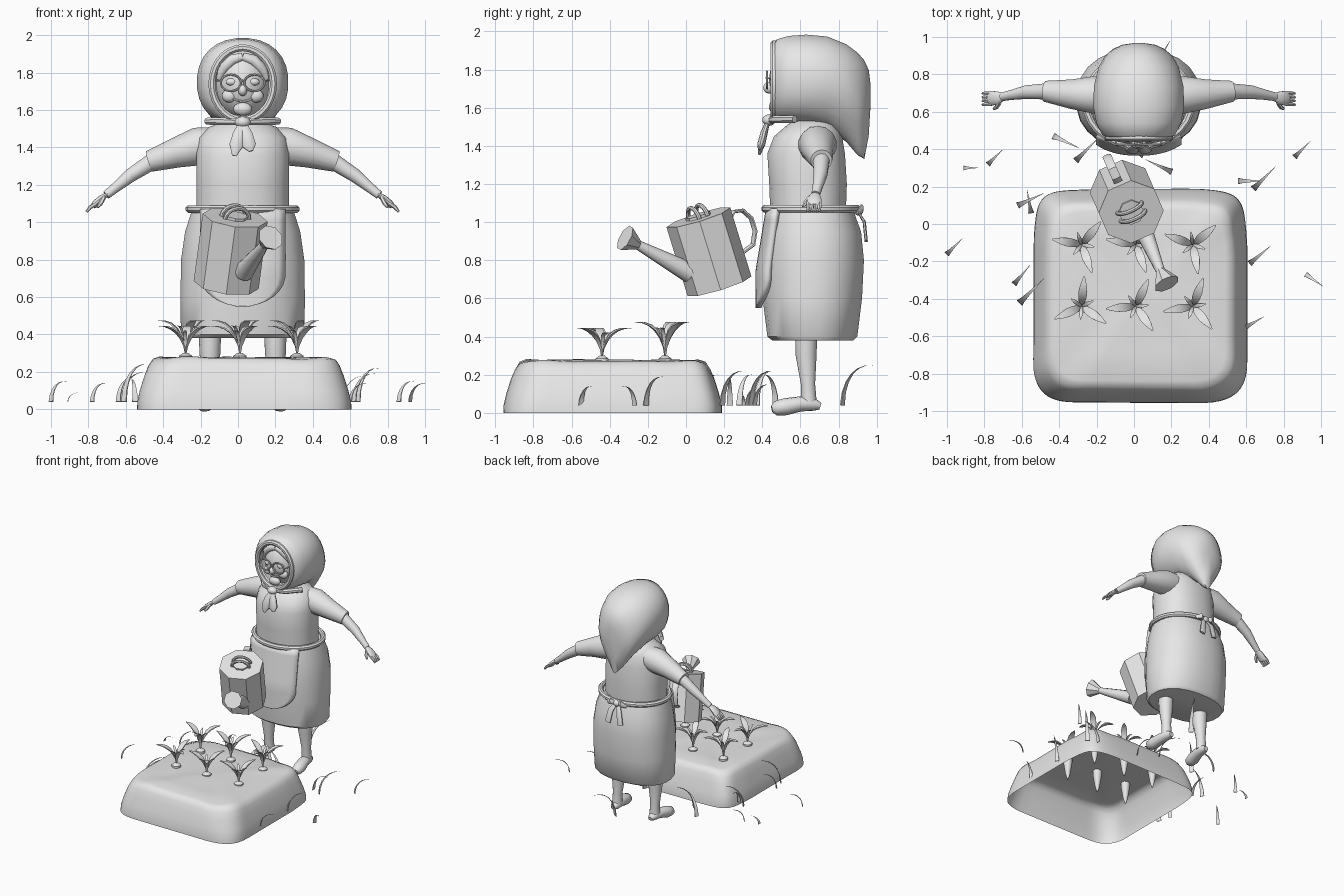
import bpy, bmesh, math
from math import sin, cos, pi, sqrt, radians
from mathutils import Vector, Matrix

cube = bpy.data.objects.get("Cube")
if cube:
    bpy.data.objects.remove(cube)

grey = bpy.data.materials.new("pale_grey")
grey.use_nodes = True
colour = (.8, .8, .8, 1)
grey.diffuse_color = colour
grey.node_tree.nodes["Principled BSDF"].inputs["Base Color"].default_value = colour

MID = .025  # centre line of the figure
X, Y, Z = Vector((1, 0, 0)), Vector((0, 1, 0)), Vector((0, 0, 1))


def finish(name, bm, angle=40):
    bmesh.ops.recalc_face_normals(bm, faces=bm.faces)
    mesh = bpy.data.meshes.new(name)
    bm.to_mesh(mesh)
    bm.free()
    mesh.materials.append(grey)
    obj = bpy.data.objects.new(name, mesh)
    bpy.context.collection.objects.link(obj)
    bpy.ops.object.select_all(action='DESELECT')
    obj.select_set(True)
    bpy.context.view_layer.objects.active = obj
    bpy.ops.object.shade_smooth_by_angle(angle=radians(angle))
    return obj


def skin(name, rings, start=True, end=True, loop=False, angle=40):
    """Join rings of points into a surface, with optional caps."""
    bm = bmesh.new()
    rows = [[bm.verts.new(p) for p in ring] for ring in rings]
    pairs = list(zip(rows, rows[1:])) + ([(rows[-1], rows[0])] if loop else [])
    for low, high in pairs:
        for i in range(len(low)):
            j = (i + 1) % len(low)
            bm.faces.new((low[i], low[j], high[j], high[i]))
    if start and not loop:
        bm.faces.new(rows[0])
    if end and not loop:
        bm.faces.new(rows[-1])
    return finish(name, bm, angle)


def power(value, p):
    return math.copysign(abs(value) ** p, value)


def oval(sides, p=1):
    angles = [2 * pi * (i + .5) / sides for i in range(sides)]
    return [(power(cos(a), p), power(sin(a), p)) for a in angles]


def loft(name, sections, sides=24, p=.88):
    """Upright body from sections of height, front, back, half width."""
    rings = [[(MID + c * w, (front + back) / 2 + s * (back - front) / 2, z)
              for c, s in oval(sides, p)] for z, front, back, w in sections]
    return skin(name, rings)


def tube(name, points, sides=10, ref=Y, flat=(1, 1), loop=False, angle=40):
    """Sweep an oval along points of x, y, z, radius."""
    path = [Vector(p[:3]) for p in points]
    rings, n = [], len(path)
    for i, here in enumerate(path):
        after = path[(i + 1) % n] if loop else path[min(i + 1, n - 1)]
        before = path[i - 1] if loop else path[max(i - 1, 0)]
        along = (after - before).normalized()
        u = (ref - along * ref.dot(along)).normalized()
        v = along.cross(u)
        r = points[i][3]
        rings.append([here + u * (c * r * flat[0]) + v * (s * r * flat[1])
                      for c, s in oval(sides)])
    return skin(name, rings, loop=loop, angle=angle)


def ball(name, centre, size):
    bm = bmesh.new()
    place = Matrix.Translation(centre) @ Matrix.Diagonal((*size, 1))
    bmesh.ops.create_uvsphere(bm, u_segments=20, v_segments=12, radius=1, matrix=place)
    return finish(name, bm)


def hoop(name, centre, rx, other, radius, axis=Y, steps=28):
    """Closed oval ring around the given axis."""
    second = Z if axis == Y else Y
    turns = [2 * pi * i / steps for i in range(steps)]
    path = [Vector(centre) + X * (rx * cos(a)) + second * (other * sin(a)) for a in turns]
    return tube(name, [(*p, radius) for p in path], 8, axis, loop=True)


# Clothes
loft("blouse", [(1.06, .44, .84, .25), (1.2, .435, .845, .25), (1.36, .425, .835, .25),
                (1.45, .46, .82, .235), (1.51, .53, .79, .18), (1.54, .57, .74, .09),
                (1.6, .57, .7, .07)])
loft("skirt", [(.38, .45, .88, .32), (.4, .425, .9, .333), (.6, .4, .925, .335),
               (.8, .4, .935, .332), (.95, .41, .92, .31), (1.06, .43, .88, .275)])
hoop("waistband", (MID, .655, 1.07), .285, .24, .021, Z)

bm = bmesh.new()
rows = []
for i in range(15):
    z = 1.07 - .52 * sin(pi / 2 * i / 14)
    half = .222 * sqrt(max(.03, 1 - (max(0, .72 - z) / .17) ** 2))
    depth = .275 - .05 * max(0, z - .75) / .3
    row = []
    for j in range(13):
        x = half * (j / 6 - 1)
        row.append(bm.verts.new((MID + x, .655 - depth * (1 - (abs(x) / .34) ** 2.3) ** .5, z)))
    rows.append(row)
for a, b in zip(rows, rows[1:]):
    for j in range(12):
        bm.faces.new((a[j], a[j + 1], b[j + 1], b[j]))
apron = finish("apron", bm)
thick = apron.modifiers.new("thickness", 'SOLIDIFY')
thick.thickness, thick.offset = .03, 0

# Bow at the back
ball("bow_knot", (MID, .905, 1.06), (.03, .025, .025))
for side in (-1, 1):
    tube("bow_tail", [(MID + side * .01, .9, 1.06, .014), (MID + side * .04, .935, 1, .025),
                      (MID + side * .06, .945, .9, .026)], 8, X, (1, .35))
    tube("bow_loop", [(MID, .9, 1.06, .012), (MID + side * .05, .92, 1.07, .025),
                      (MID + side * .09, .9, 1.05, .012)], 8, Z, (1, .5))

# Arms and legs
for side in (-1, 1):
    def limb(name, points, sides=14, **options):
        return tube(name, [(MID + side * x, y, z, r) for x, y, z, r in points], sides, **options)

    limb("sleeve", [(.14, .69, 1.42, .09), (.24, .69, 1.405, .102), (.36, .695, 1.37, .08),
                    (.5, .71, 1.325, .057)])
    limb("forearm", [(.46, .71, 1.34, .046), (.6, .705, 1.25, .037), (.68, .69, 1.185, .027),
                     (.73, .68, 1.145, .023)])
    limb("palm", [(.72, .68, 1.152, .02), (.755, .675, 1.128, .035), (.785, .672, 1.1, .04),
                  (.8, .67, 1.085, .03)], flat=(1, .5))
    for k in range(4):
        y = .642 + .02 * k
        limb("finger", [(.785, y, 1.1, .011), (.815, y - .002, 1.08, .011),
                        (.835, y - .004, 1.055, .007)], 6)
    limb("thumb", [(.745, .65, 1.13, .013), (.76, .625, 1.1, .012), (.775, .615, 1.08, .007)], 6)
    limb("leg", [(.175, .63, .42, .06), (.175, .63, .3, .056), (.178, .64, .15, .038),
                 (.178, .645, .05, .042)])
    limb("foot", [(.178, .705, .035, .02), (.178, .67, .045, .038), (.185, .6, .047, .044),
                  (.2, .52, .032, .05), (.205, .47, .024, .042), (.207, .45, .02, .02)],
         ref=X, flat=(1, .9))

# Head
HEAD, SIZE = (MID, .6, 1.74), (.148, .165, .19)
ball("head", HEAD, SIZE)


def on_face(x, z, out=0):
    rest = 1 - (x / SIZE[0]) ** 2 - ((z - HEAD[2]) / SIZE[2]) ** 2
    return (MID + x, HEAD[1] - SIZE[1] * sqrt(max(0, rest)) - out, z)


ball("nose", (MID, .435, 1.705), (.024, .03, .03))
ball("chin", (MID, .465, 1.605), (.05, .03, .035))
tube("mouth", [(*on_face(x, 1.645 + 6 * x * x, .004), .006)
               for x in (-.05, -.025, 0, .025, .05)], 6)
for side in (-1, 1):
    ball("cheek", on_face(side * .07, 1.675, -.015), (.042, .03, .035))
    ball("eye", on_face(side * .058, 1.75, -.012), (.032, .02, .02))
    hoop("spectacle_rim", (MID + side * .063, .425, 1.745), .054, .044, .006)
    tube("spectacle_arm", [(MID + side * .117, .425, 1.755, .005),
                           (MID + side * .15, .52, 1.76, .005)], 6, Z)
    tube("hair_lock", [(*on_face(side * x, z, .006), r) for x, z, r in
                       ((0, 1.885, .022), (.055, 1.868, .03), (.1, 1.825, .028),
                        (.13, 1.765, .018))], 10)
tube("spectacle_bridge", [(MID - .012, .425, 1.752, .005), (MID, .42, 1.758, .005),
                          (MID + .012, .425, 1.752, .005)], 6)

# Headscarf: oval slices from face to nape, narrowing to a hanging point
slices = [(.49, .14, 1.57, 1.92, 0), (.46, .165, 1.545, 1.935, 0), (.475, .195, 1.53, 1.96, 0),
          (.54, .228, 1.52, 1.978, 0), (.63, .245, 1.51, 1.985, 0), (.74, .24, 1.49, 1.975, .1),
          (.84, .215, 1.42, 1.935, .35), (.9, .18, 1.35, 1.89, .55), (.935, .14, 1.33, 1.85, .7),
          (.958, .09, 1.45, 1.8, .6), (.967, .03, 1.6, 1.73, 0)]
rings = [[(MID + c * w * (1 - taper * max(0, -s)), y, (low + high) / 2 + s * (high - low) / 2)
          for c, s in oval(28, .9)] for y, w, low, high, taper in slices]
skin("headscarf", rings, start=False, angle=60)
hoop("scarf_hem", (MID, .462, 1.74), .165, .193, .02)
ball("scarf_knot", (MID, .435, 1.535), (.042, .035, .03))
for side, drop in ((-1, 1.355), (1, 1.38)):
    tip = MID + side * .045
    tube("scarf_tail", [(MID, .43, 1.53, .02), (MID + side * .02, .41, 1.47, .034),
                        (tip - side * .01, .395, 1.41, .038), (tip, .385, drop, .012)],
         10, X, (1, .55))
    tube("scarf_fold", [(MID, .44, 1.535, .018), (MID + side * .1, .47, 1.54, .022),
                        (MID + side * .19, .57, 1.54, .02)], 8, Z)

# Watering can, tipped towards its spout
heading = Vector((.4, -.917, 0))
axis = (heading * .317 + Z * .948).normalized()
ahead = (heading - axis * heading.dot(axis)).normalized()
across = axis.cross(ahead)


def on_can(forward, up, sideways=0):
    return Vector((-.015, .065, 1.025)) + ahead * forward + axis * up + across * sideways


tube("can_body", [(*on_can(0, -.38), .175), (*on_can(0, 0), .175)], 8, ahead, angle=25)
tube("can_collar", [(*on_can(0, -.01), .068), (*on_can(0, .014), .068)], 8, ahead, angle=25)
tube("can_spout", [(.03, .02, .735, .055), (.145, -.26, .885, .024)], 10, X)
tube("can_rose", [(.14, -.25, .88, .026), (.175, -.32, .918, .072)], 8, X, angle=25)
grip = ((-.15, -.08), (-.2, -.035), (-.25, -.045), (-.285, -.1), (-.285, -.17),
        (-.25, -.235), (-.16, -.26))
tube("can_back_handle", [(*on_can(f, u), .026) for f, u in grip], 8, across, (1, .4))
for lean in (-.025, .025):
    tube("can_top_handle", [(*on_can(lean, .06 * sin(pi * k / 8), -.07 * cos(pi * k / 8)), .012)
                            for k in range(9)], 8, ahead)


# Soil bed, an open shell
def soil(scale_x, scale_y, z, bump):
    ring = []
    for i, (c, s) in enumerate(oval(64, .28)):
        wave = 1 + bump * (sin(c * 9 + s * 4) + sin(s * 11 - c * 3)) / 2
        lift = .008 * sin(c * scale_x * 16) * sin(s * scale_y * 13 + 1) if z > .2 else 0
        ring.append((.035 + c * scale_x * wave, -.385 + s * scale_y * wave, z + lift))
    return ring


layers = [(.572, 0, .01), (.57, .04, .015), (.555, .1, .02), (.53, .18, .02), (.51, .23, .02),
          (.49, .262, .015), (.455, .275, .01), (.3, .272, 0), (.15, .275, 0), (.02, .275, 0)]
skin("soil_bed", [soil(w, w, z, b) for w, z, b in layers], start=False, angle=60)


def blade(name, x, y, z, degrees, reach, height, width, leaf=False):
    """Thin arching blade that leans outward."""
    out = Vector((cos(radians(degrees)), sin(radians(degrees)), 0))
    points = []
    for k in range(7):
        t = k / 6
        p = Vector((x, y, z)) + out * (reach * t ** 1.7) + Z * (height * t * (1.9 - t) / .9)
        r = width * (.15 + sin(pi * t ** 1.4)) if leaf else width * (1 - t)
        points.append((*p, r + .001))
    tube(name, points, 4, Z.cross(out), (1, .18), angle=50)


# Root crops: two rows of three
turn = ((50, 50, 40), (85, 65, 70))
for row, y in enumerate((-.11, -.44)):
    for column, x in enumerate((-.28, .01, .315)):
        tube("crop_root", [(x, y, z, r) for z, r in
                           ((.09, .006), (.14, .02), (.24, .036), (.285, .036), (.3, .015))])
        tall = .19 - .03 * row
        for k in range(3):
            angle = turn[row][column] + 120 * k
            blade("crop_leaf", x, y, .285, angle, .16, tall, .028, True)
            blade("crop_stem", x, y, .285, angle + 60, .07, tall * .85, .012, True)

# Grass tufts: x, y, lean, height
tufts = ((-1, -.16, 45, .11), (-.78, .32, 45, .1), (-.91, .3, 0, .05), (-.43, .47, -25, .16),
         (-.31, .34, 45, .18), (.05, .37, 150, .18), (.2, .28, 155, .16), (.64, .19, 45, .18),
         (.86, .36, 45, .11), (.62, -.21, 40, .15), (.92, -.27, -35, .1), (-.62, .1, 25, .16),
         (-.61, -.42, 45, .2), (-.64, -.32, 50, .13), (.6, -.55, 30, .1), (.56, .23, 0, .14),
         (.1, .82, 60, .21), (-.55, .06, 100, .12))
for x, y, lean, height in tufts:
    blade("grass_blade", x, y, .04, lean, .04 + .7 * height, height, .014 + .06 * height)
